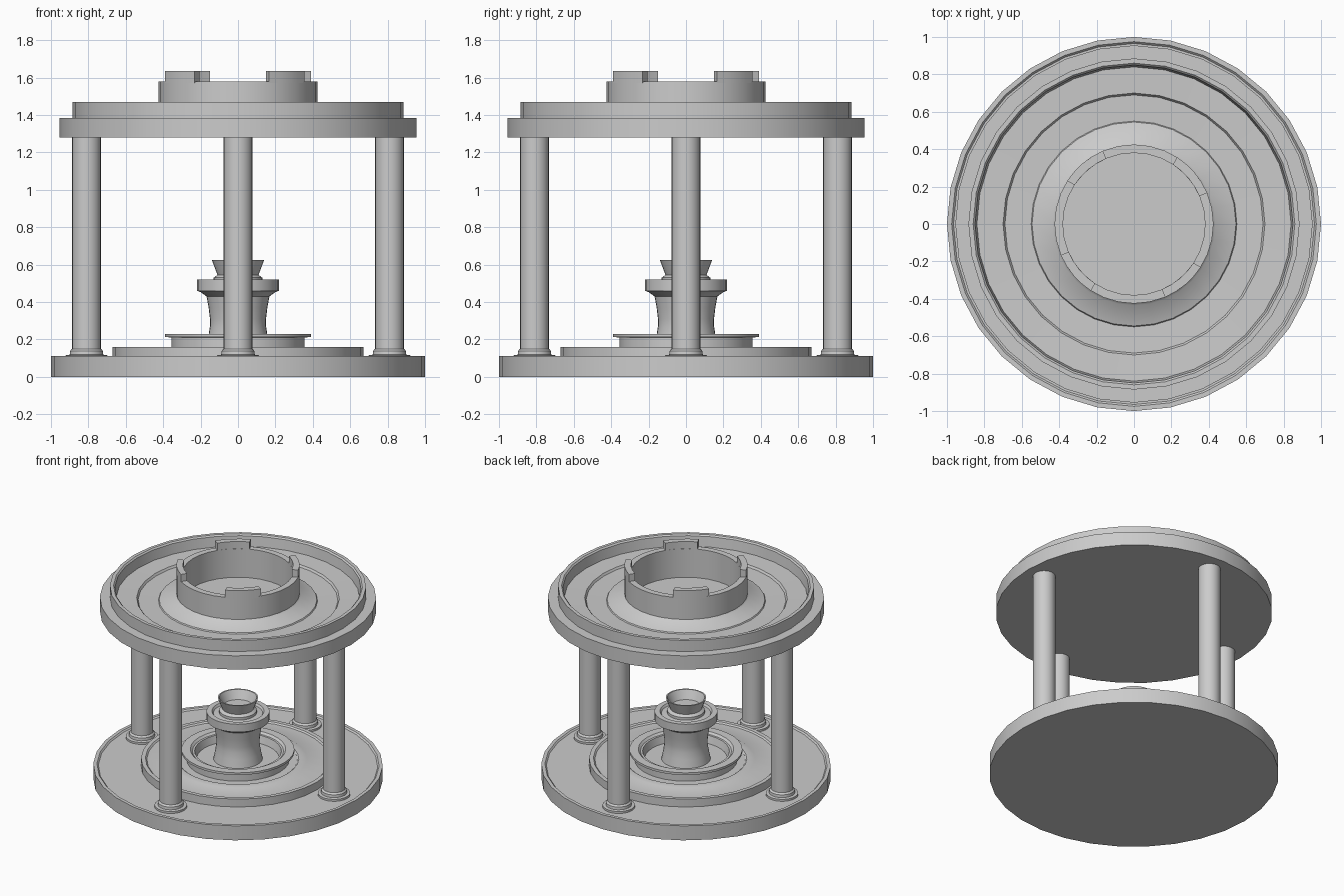
import bpy, bmesh
from math import cos, sin, pi, radians

if "Cube" in bpy.data.objects:
    bpy.data.objects.remove(bpy.data.objects["Cube"])


def finish(name, bm):
    bmesh.ops.remove_doubles(bm, verts=bm.verts, dist=1e-4)
    bmesh.ops.recalc_face_normals(bm, faces=bm.faces)
    me = bpy.data.meshes.new(name)
    bm.to_mesh(me)
    bm.free()
    ob = bpy.data.objects.new(name, me)
    bpy.context.collection.objects.link(ob)
    bpy.ops.object.select_all(action='DESELECT')
    ob.select_set(True)
    bpy.context.view_layer.objects.active = ob
    bpy.ops.object.shade_smooth_by_angle(angle=radians(30))
    return ob


def lathe(name, profile, sides=32, at=(0, 0)):
    """Spin an (r, z) profile around a vertical axis."""
    bm = bmesh.new()
    vs = [bm.verts.new((r, 0, z)) for r, z in profile]
    es = [bm.edges.new(p) for p in zip(vs, vs[1:])]
    bmesh.ops.spin(bm, geom=vs + es, cent=(0, 0, 0), axis=(0, 0, 1),
                   angle=2 * pi, steps=sides, use_duplicate=False)
    ob = finish(name, bm)
    ob.location = (at[0], at[1], 0)
    return ob


def arc_block(name, a0, a1, r0, r1, z0, z1, steps=4):
    """Curved block between two angles."""
    bm = bmesh.new()
    rings = []
    for i in range(steps + 1):
        a = radians(a0 + (a1 - a0) * i / steps)
        rings.append([bm.verts.new((r * cos(a), r * sin(a), z))
                      for r, z in ((r0, z0), (r1, z0), (r1, z1), (r0, z1))])
    for p, q in zip(rings, rings[1:]):
        for k in range(4):
            bm.faces.new((p[k], p[(k + 1) % 4], q[(k + 1) % 4], q[k]))
    bm.faces.new(rings[0])
    bm.faces.new(rings[-1])
    return finish(name, bm)


# Base disc with a thin raised lip
lathe("base_disc", [(0, 0), (1, 0), (1, .11), (.975, .11), (.965, .1), (0, .1)])

# Stepped plinth with the ring-shaped basin on it
lathe("plinth", [(.67, .1), (.67, .16), (.64, .16), (.63, .15), (.49, .15),
                 (.475, .157), (.42, .157), (.41, .15), (.355, .15),
                 (.355, .21), (.39, .213), (.39, .23), (.33, .23), (.315, .215),
                 (.3, .215), (.285, .16), (0, .16)])

# Central pedestal with collar and flared cup
lathe("pedestal", [(.17, .16), (.158, .22), (.15, .27), (.15, .31), (.157, .37),
                   (.168, .43), (.2, .453), (.218, .46), (.218, .52),
                   (.18, .52), (.17, .505), (.13, .51), (.13, .53), (.11, .545),
                   (.14, .625), (.13, .625), (.1, .56), (0, .56)])

# Four columns with flanged feet
for i in range(4):
    at = (.81 * cos(i * pi / 2), .81 * sin(i * pi / 2))
    lathe(f"column_{i + 1}", [(.077, .1), (.077, 1.29)], 24, at)
    lathe(f"column_foot_{i + 1}", [(.112, .1), (.112, .115), (.09, .118),
                                   (.088, .138), (.077, .15)], 24, at)

# Upper platform: tiered rim, recessed dish and socket wall
lathe("upper_platform", [(0, 1.28), (.955, 1.28), (.955, 1.385), (.885, 1.385),
                         (.885, 1.47), (.86, 1.47), (.85, 1.46), (.84, 1.385),
                         (.7, 1.38), (.69, 1.365), (.55, 1.362), (.545, 1.37),
                         (.435, 1.405), (.425, 1.415), (.425, 1.58), (.38, 1.58),
                         (.38, 1.362), (0, 1.362)])

# Four raised tabs on the socket wall
for i in range(4):
    arc_block(f"socket_tab_{i + 1}", 23 + 90 * i, 57 + 90 * i, .38, .425, 1.57, 1.635)
